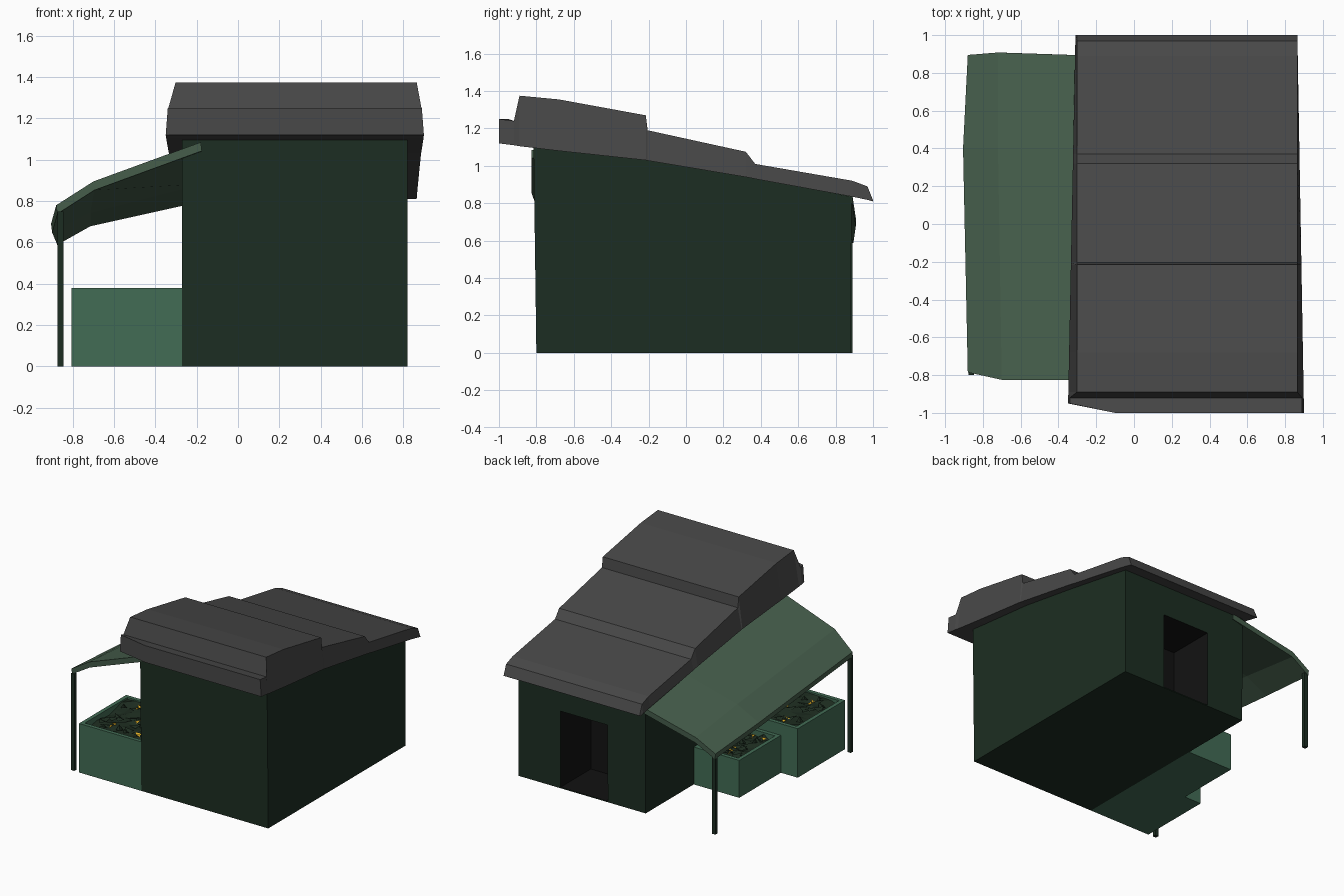
import bpy, bmesh, random
from mathutils import Vector

if "Cube" in bpy.data.objects:
    bpy.data.objects.remove(bpy.data.objects["Cube"])

random.seed(4)


def material(name, rgb):
    m = bpy.data.materials.new(name)
    m.diffuse_color = (*rgb, 1)
    m.use_nodes = True
    m.node_tree.nodes["Principled BSDF"].inputs["Base Color"].default_value = m.diffuse_color
    return m


WALL = material("dark_green", (0.012, 0.027, 0.016))
ROOF = material("slate", (0.065, 0.065, 0.065))
AWNING = material("awning_green", (0.06, 0.11, 0.07))
BOX = material("planter_green", (0.055, 0.15, 0.09))
LEAF = material("leaf", (0.012, 0.025, 0.014))
FLOWER = material("yellow", (0.8, 0.45, 0.02))
BLACK = material("doorway_black", (0.006, 0.006, 0.006))


def finish(name, bm, *mats, fix=True):
    if fix:
        bmesh.ops.recalc_face_normals(bm, faces=bm.faces[:])
    me = bpy.data.meshes.new(name)
    bm.to_mesh(me)
    bm.free()
    for m in mats:
        me.materials.append(m)
    ob = bpy.data.objects.new(name, me)
    bpy.context.collection.objects.link(ob)
    return ob


def loft(name, rings, mat):
    """Closed skin through rings of equal point count, capped at both ends."""
    bm = bmesh.new()
    vs = [[bm.verts.new(p) for p in r] for r in rings]
    n = len(vs[0])
    for a, b in zip(vs, vs[1:]):
        for i in range(n):
            j = (i + 1) % n
            bm.faces.new((a[i], a[j], b[j], b[i]))
    bm.faces.new(vs[0])
    bm.faces.new(vs[-1])
    return finish(name, bm, mat)


def box_rings(x0, x1, y0, y1, z0, z1):
    return [[(x0, y0, z), (x1, y0, z), (x1, y1, z), (x0, y1, z)] for z in (z0, z1)]


# House walls: sloped side profile carried across x
profile = [(-0.80, 0), (0.88, 0), (0.885, 0.835), (-0.2, 1.04), (-0.815, 1.11)]
house = loft("house_walls", [[(x, y, z) for y, z in profile] for x in (-0.27, 0.82)], WALL)

# Doorway recess cut into the back wall
cutter = loft("doorway_cutter", box_rings(0.055, 0.46, 0.51, 1.0, 0.008, 0.6), BLACK)
cutter.hide_render = True
cutter.hide_viewport = True
cut = house.modifiers.new("doorway", "BOOLEAN")
cut.object = cutter
cut.solver = "EXACT"
house.data.materials.append(BLACK)
cut.material_mode = "TRANSFER"

# Stepped roof: sections (y, underside z, top z) from front to back
sections = [(-1.0, 1.12, 1.25), (-0.92, 1.11, 1.24), (-0.89, 1.105, 1.375),
            (-0.68, 1.08, 1.355), (-0.215, 1.03, 1.27), (-0.205, 1.028, 1.19),
            (0.32, 0.94, 1.075), (0.37, 0.93, 1.01), (0.89, 0.835, 0.92),
            (0.97, 0.818, 0.89), (1.0, 0.81, 0.815)]
rings = []
for k, (y, lo, hi) in enumerate(sections):
    t = (y + 1) / 2
    xl, xr = -0.35 + 0.04 * t, 0.90 - 0.035 * t
    tl, tr = (-0.34, 0.89) if k < 2 else (-0.302, 0.865)
    yl = y + (0.05 if k == 0 else 0)
    rings.append([(xl, yl, lo), (-0.1, y, lo), (xr, y, lo),
                  (tr, y, hi), (-0.1, y, hi), (tl, yl, hi)])
loft("stepped_roof", rings, ROOF)

# Side awning: bent sheet, lower towards the back
sheet = [[(-0.18, -0.825, 1.085), (-0.70, -0.825, 0.895), (-0.88, -0.785, 0.78)],
         [(-0.18, 0.40, 0.925), (-0.72, 0.40, 0.785), (-0.905, 0.40, 0.69)],
         [(-0.18, 0.89, 0.84), (-0.72, 0.908, 0.72), (-0.88, 0.895, 0.63)]]
loft("awning", [row + [(x + 0.005, y, z - 0.042) for x, y, z in reversed(row)] for row in sheet], AWNING)

# Awning posts
for name, y, top in (("front_post", -0.785, 0.75), ("back_post", 0.875, 0.61)):
    loft(name, box_rings(-0.875, -0.846, y - 0.014, y + 0.014, 0, top), WALL)


def planter(tag, x0, y0, y1, h):
    """Open box with a bed of crumpled leaves and yellow blossoms."""
    x1, w, d = -0.27, 0.03, 0.06
    bm = bmesh.new()

    def ring(i, z):
        return [bm.verts.new(p) for p in ((x0 + i, y0 + i, z), (x1 - i, y0 + i, z),
                                          (x1 - i, y1 - i, z), (x0 + i, y1 - i, z))]
    loops = [ring(0, 0), ring(0, h), ring(w, h), ring(w, h - d)]
    for a, b in zip(loops, loops[1:]):
        for i in range(4):
            j = (i + 1) % 4
            bm.faces.new((a[i], a[j], b[j], b[i]))
    bm.faces.new(loops[0])
    bm.faces.new(loops[-1])
    finish(tag + "_planter", bm, BOX)

    # Bumpy foliage bed
    bm = bmesh.new()
    n = 7
    grid = [[bm.verts.new((x0 + w + (x1 - x0 - 2 * w) * i / n,
                           y0 + w + (y1 - y0 - 2 * w) * j / n,
                           h - 0.03 + random.uniform(-0.025, 0.025)))
             for j in range(n + 1)] for i in range(n + 1)]
    for i in range(n):
        for j in range(n):
            q = (grid[i][j], grid[i + 1][j], grid[i + 1][j + 1], grid[i][j + 1])
            bm.faces.new((q[0], q[1], q[2]))
            bm.faces.new((q[0], q[2], q[3]))
    finish(tag + "_foliage", bm, LEAF, fix=False)

    # Folded diamond leaves, every third one a blossom
    bm = bmesh.new()
    for k in range(36):
        c = Vector((random.uniform(x0 + 0.08, x1 - 0.08),
                    random.uniform(y0 + 0.08, y1 - 0.08), h - 0.012))
        s = 0.02 if k % 3 == 0 else 0.042
        u = Vector((random.uniform(-1, 1), random.uniform(-1, 1), 0)).normalized()
        v = Vector((-u.y, u.x, 0))
        a, b, l, r = (bm.verts.new(p) for p in (
            c - u * s, c + u * s + Vector((0, 0, 0.01)),
            c + v * s * 0.6 - Vector((0, 0, 0.012)), c - v * s * 0.6 - Vector((0, 0, 0.012))))
        for f in ((a, b, l), (b, a, r)):
            bm.faces.new(f).material_index = 1 if k % 3 == 0 else 0
    finish(tag + "_leaves_and_blossoms", bm, LEAF, FLOWER, fix=False)


planter("front", -0.805, -0.80, -0.22, 0.38)
planter("back", -0.66, -0.22, 0.29, 0.29)
